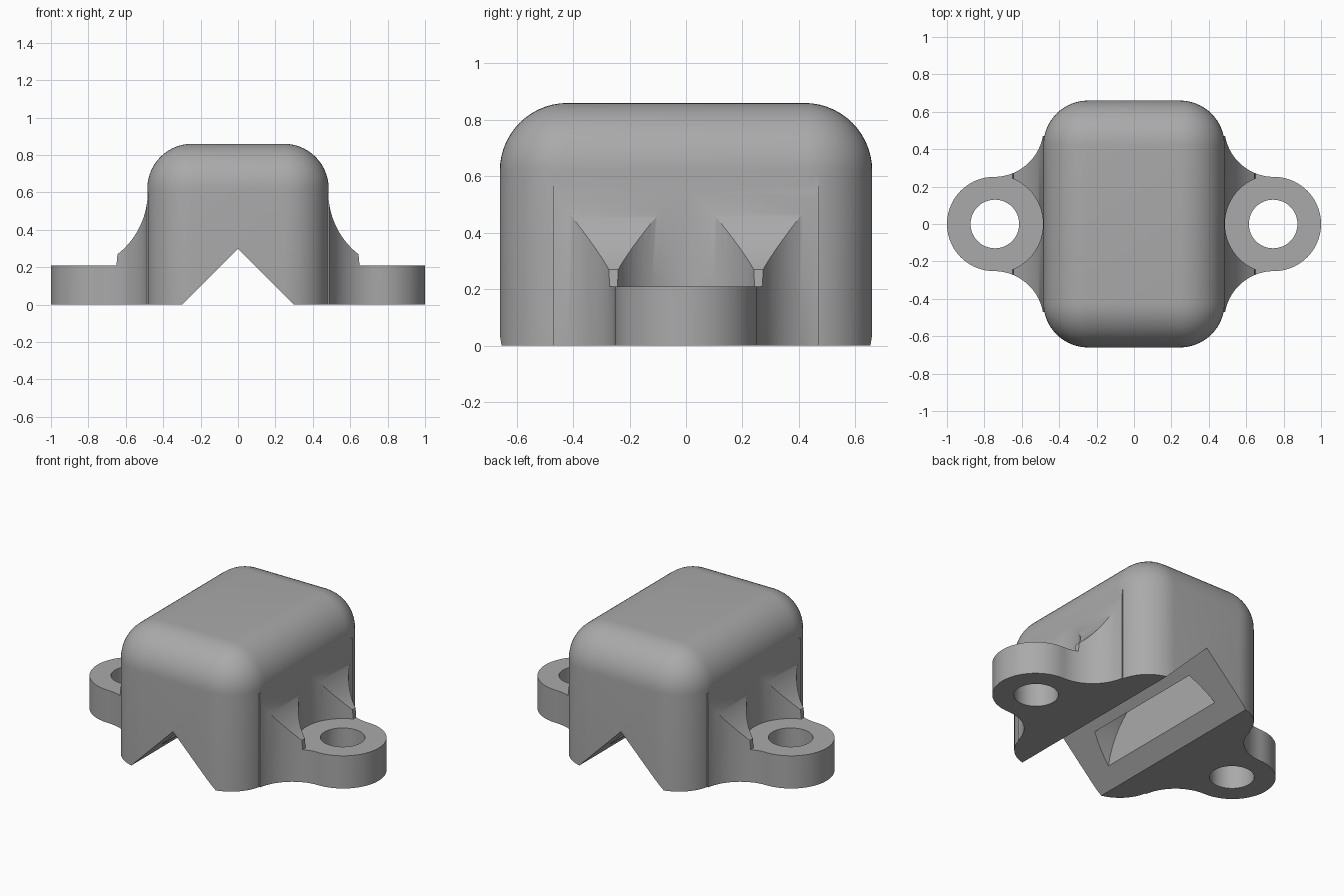
import bpy, bmesh
from math import sin, cos, pi, radians
from mathutils import Matrix

cube = bpy.data.objects.get("Cube")
if cube:
    bpy.data.objects.remove(cube)

grey = bpy.data.materials.new("plain grey")
grey.use_nodes = True
colour = (0.4, 0.4, 0.4, 1)
grey.diffuse_color = colour
grey.node_tree.nodes["Principled BSDF"].inputs["Base Color"].default_value = colour


def finish(bm, name):
    bmesh.ops.recalc_face_normals(bm, faces=bm.faces)
    mesh = bpy.data.meshes.new(name)
    bm.to_mesh(mesh)
    bm.free()
    mesh.materials.append(grey)
    obj = bpy.data.objects.new(name, mesh)
    bpy.context.collection.objects.link(obj)
    return obj


def arc(cx, cy, r, start, end, steps):
    angles = [radians(start + (end - start) * i / steps) for i in range(steps + 1)]
    return [(cx + r * cos(a), cy + r * sin(a)) for a in angles]


def prism(name, points, axis, low, high):
    """Extrude a closed profile along one axis."""
    place = {"x": lambda a, b, d: (d, a, b), "y": lambda a, b, d: (a, d, b),
             "z": lambda a, b, d: (a, b, d)}[axis]
    bm = bmesh.new()
    face = bm.faces.new([bm.verts.new(place(a, b, low)) for a, b in points])
    moved = bmesh.ops.extrude_face_region(bm, geom=[face])["geom"]
    bmesh.ops.translate(bm, vec=place(0, 0, high - low),
                        verts=[v for v in moved if isinstance(v, bmesh.types.BMVert)])
    return finish(bm, name)


def combine(target, other, operation):
    """Apply a boolean and discard the second solid."""
    other.hide_render = True
    mod = target.modifiers.new("boolean", "BOOLEAN")
    mod.operation, mod.solver, mod.object = operation, "EXACT", other
    bpy.context.view_layer.objects.active = target
    bpy.ops.object.modifier_apply(modifier=mod.name)
    bpy.data.objects.remove(other)


def circle(cx, cy, r, steps=64):
    return arc(cx, cy, r, 0, 360, steps)[:-1]


# Rounded main block, open-edged only along the base
bm = bmesh.new()
bmesh.ops.create_cube(bm, size=1, matrix=Matrix.Translation((0, 0, 0.43))
                      @ Matrix.Diagonal((0.97, 1.32, 0.86, 1)))
edges = [e for e in bm.edges if max(v.co.z for v in e.verts) > 0.5]
bmesh.ops.bevel(bm, geom=edges, offset=0.24, segments=14, profile=0.5, affect="EDGES")
body = finish(bm, "mount_body")

# Screw tabs with flared webs, made once per side
tab_x, ring, flare = 0.748, 0.252, 0.265
upper = [(0.35, 0.45)] + arc(tab_x, ring + flare, flare, 190, 270, 20)
outer = arc(tab_x, 0, ring, 90, -90, 40)[1:-1]
plan = upper + outer + [(x, -y) for x, y in reversed(upper)]
side = [(0.3, 0), (1.1, 0), (1.1, 0.21), (0.65, 0.21)]
side += arc(0.903, 0.6, 0.42, 232, 180, 20) + [(0.3, 0.6)]

for s in (-1, 1):
    def flip(points):
        return [(s * a, b) for a, b in points]
    tab = prism("screw_tab", flip(plan), "z", 0, 0.7)
    combine(tab, prism("web_profile", flip(side), "y", -0.8, 0.8), "INTERSECT")
    combine(tab, prism("head_clearance", flip(circle(tab_x, 0, 0.262)), "z", 0.21, 0.9), "DIFFERENCE")
    combine(body, tab, "UNION")
    combine(body, prism("screw_hole", flip(circle(tab_x - 0.004, 0, 0.13, 48)), "z", -0.1, 0.4), "DIFFERENCE")

# V-shaped channel through the base
combine(body, prism("v_channel", [(-0.4, -0.1), (0.4, -0.1), (0, 0.3)], "y", -1, 1), "DIFFERENCE")

# Curved pockets in the two channel slopes
for s in (-1, 1):
    low, high = sorted((s * 0.06, s * 0.21))
    pocket = arc(0, 0, 0.49, 8, 172, 40)
    combine(body, prism("strap_pocket", pocket, "x", low, high), "DIFFERENCE")

bpy.ops.object.select_all(action="DESELECT")
body.select_set(True)
bpy.context.view_layer.objects.active = body
bpy.ops.object.shade_smooth_by_angle(angle=radians(30))
